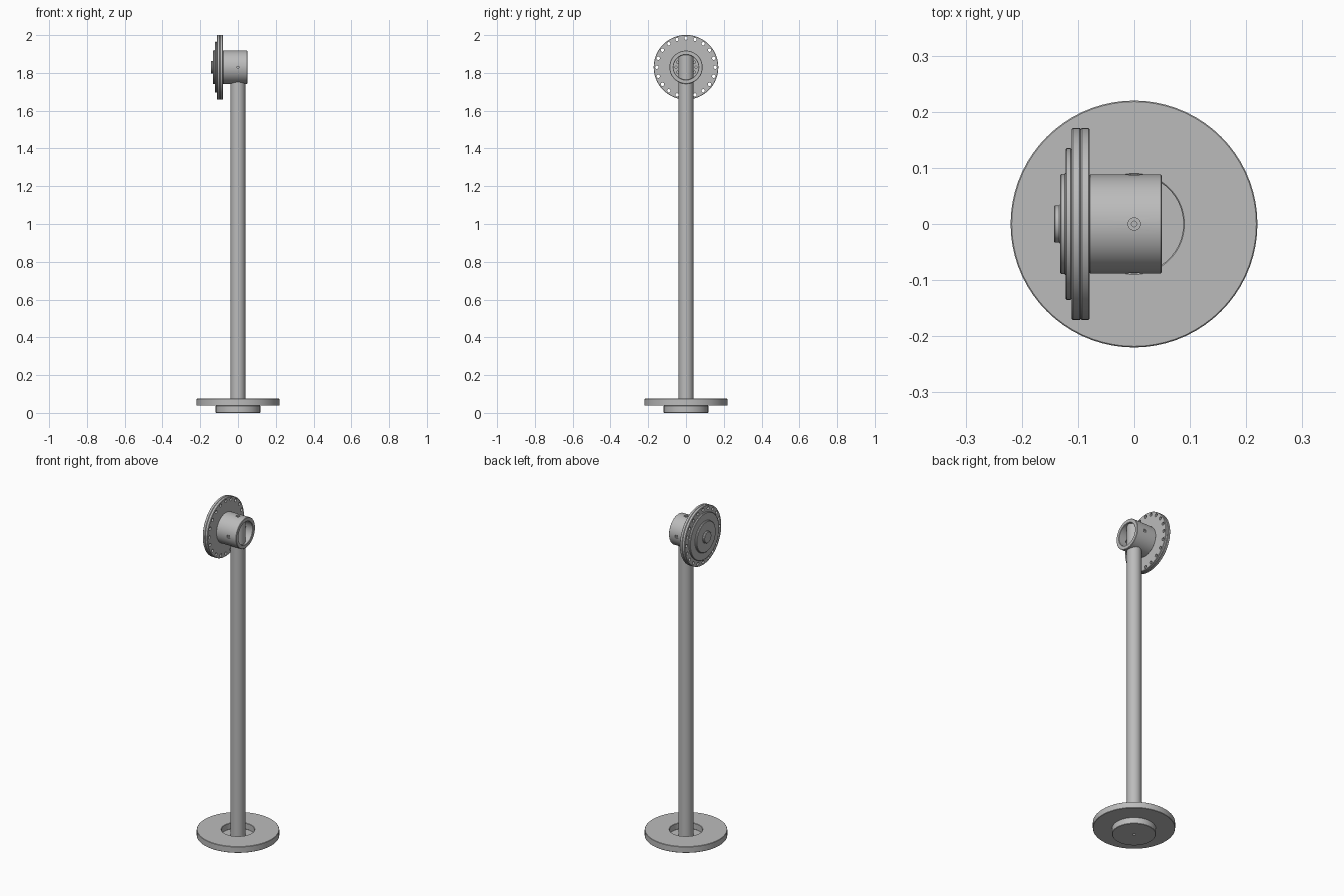
import bpy, bmesh, math
from mathutils import Matrix, Vector

cube = bpy.data.objects.get("Cube")
if cube:
    bpy.data.objects.remove(cube, do_unlink=True)

steel = bpy.data.materials.new("grey_steel")
steel.use_nodes = True
GREY = (0.5, 0.5, 0.5, 1)
steel.diffuse_color = GREY
steel.node_tree.nodes["Principled BSDF"].inputs["Base Color"].default_value = GREY

HUB_Z = 1.83
TO_LEFT = Matrix.Translation((0, 0, HUB_Z)) @ Matrix.Rotation(math.pi / 2, 4, "Y")  # local z -> +x


def add_object(name, bm, matrix):
    bmesh.ops.recalc_face_normals(bm, faces=bm.faces)
    bm.transform(matrix)
    mesh = bpy.data.meshes.new(name)
    bm.to_mesh(mesh)
    bm.free()
    mesh.materials.append(steel)
    ob = bpy.data.objects.new(name, mesh)
    bpy.context.collection.objects.link(ob)
    return ob


def lathe(name, profile, matrix=Matrix(), steps=72, bevel=0.002):
    """Revolve a closed (radius, height) outline about local z."""
    bm = bmesh.new()
    verts = [bm.verts.new((r, 0, h)) for r, h in profile]
    edges = [bm.edges.new((a, b)) for a, b in zip(verts, verts[1:] + verts[:1])]
    bmesh.ops.spin(bm, geom=verts + edges, cent=(0, 0, 0), axis=(0, 0, 1),
                   angle=math.tau, steps=steps, use_merge=False)
    bmesh.ops.remove_doubles(bm, verts=bm.verts, dist=1e-5)
    bmesh.ops.dissolve_degenerate(bm, edges=bm.edges, dist=1e-6)
    loose = [e for e in bm.edges if not e.link_faces]
    bmesh.ops.delete(bm, geom=loose, context="EDGES")
    ob = add_object(name, bm, matrix)
    if bevel:
        mod = ob.modifiers.new("edge_chamfer", "BEVEL")
        mod.width, mod.segments = bevel, 1
        mod.limit_method, mod.angle_limit = "ANGLE", math.radians(40)
    return ob


def drill(target, name, pins):
    """Cut round holes; each pin is (centre, direction, radius, length)."""
    bm = bmesh.new()
    for centre, direction, radius, length in pins:
        turn = Vector((0, 0, 1)).rotation_difference(Vector(direction)).to_matrix().to_4x4()
        bmesh.ops.create_cone(bm, cap_ends=True, segments=16, radius1=radius, radius2=radius,
                              depth=length, matrix=Matrix.Translation(centre) @ turn)
    cutter = add_object(name, bm, Matrix())
    cutter.hide_render = True
    cutter.hide_set(True)
    mod = target.modifiers.new(name, "BOOLEAN")
    mod.operation, mod.object, mod.solver = "DIFFERENCE", cutter, "EXACT"


def around(radius, count, x):
    """Points on a ring about the hub axis."""
    for i in range(count):
        a = math.tau * i / count
        yield Vector((x, radius * math.cos(a), HUB_Z + radius * math.sin(a)))


# Base: wide ring on a smaller foot disc
lathe("base_ring", [(0.088, 0.038), (0.22, 0.038), (0.22, 0.075), (0.088, 0.075)])
foot = lathe("base_foot", [(0, 0), (0.118, 0), (0.118, 0.038), (0, 0.038)])
drill(foot, "foot_hole_cutter", [((0, 0, 0), (0, 0, 1), 0.008, 0.05)])

# Post running up into the hub
post = lathe("post", [(0, 0.036), (0.039, 0.036), (0.039, 1.896), (0, 1.896)], steps=32, bevel=0)

# Hub sleeve with four set-screw holes
hub = lathe("hub_sleeve", [(0.066, -0.08), (0.088, -0.08), (0.088, 0.05), (0.066, 0.05)], TO_LEFT)
screws = [(p, p - Vector((0, 0, HUB_Z)), 0.011, 0.05) for p in around(0.08, 4, 0)]
drill(hub, "set_screw_cutter", screws)

# Set screws, sunk slightly below the sleeve surface
for n, (p, d, _, _) in enumerate(screws):
    turn = Vector((0, 0, 1)).rotation_difference(d).to_matrix().to_4x4()
    lathe(f"set_screw_{n + 1}", [(0.005, -0.014), (0.011, -0.014), (0.011, 0.004), (0.005, 0.004)],
          Matrix.Translation(p) @ turn, steps=16, bevel=0)

# Paired flange discs and the stepped cap, with rings of holes
RIM = list(around(0.154, 20, -0.095))
INNER = list(around(0.052, 12, -0.095))
flange = lathe("flange_disc", [(0, -0.095), (0.171, -0.095), (0.171, -0.079), (0, -0.079)], TO_LEFT)
cover = lathe("cover_disc", [(0, -0.111), (0.171, -0.111), (0.171, -0.095), (0, -0.095)], TO_LEFT)
cap = lathe("stepped_cap", [(0, -0.143), (0.033, -0.143), (0.033, -0.132), (0.089, -0.132),
                            (0.089, -0.122), (0.135, -0.122), (0.135, -0.111), (0, -0.111)], TO_LEFT)
for part in (flange, cover):
    drill(part, part.name + "_hole_cutter",
          [(p, (1, 0, 0), 0.009, 0.1) for p in RIM] + [(p, (1, 0, 0), 0.006, 0.1) for p in INNER])

# Smooth shading with sharp edges kept
for ob in bpy.context.selected_objects:
    ob.select_set(False)
for ob in bpy.context.collection.objects:
    if ob.type == "MESH" and not ob.hide_render:
        ob.select_set(True)
        bpy.context.view_layer.objects.active = ob
bpy.ops.object.shade_smooth_by_angle(angle=math.radians(30))
